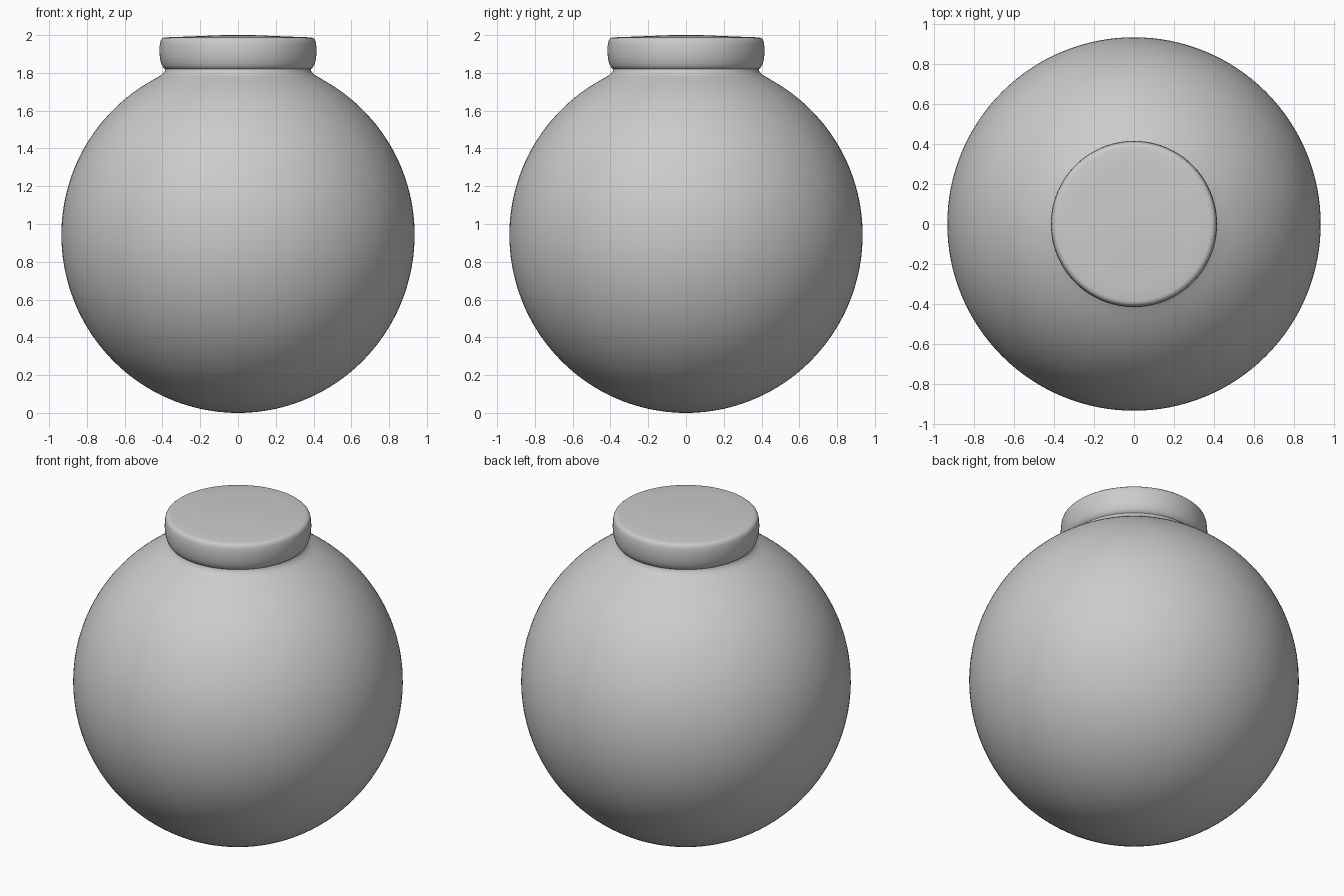
import bpy, bmesh, math

if "Cube" in bpy.data.objects:
    bpy.data.objects.remove(bpy.data.objects["Cube"])

SEGMENTS = 128


def lathe(name, profile):
    """Spin an (r, z) profile around z."""
    bm = bmesh.new()
    verts = [bm.verts.new((r, 0, z)) for r, z in profile]
    edges = [bm.edges.new(pair) for pair in zip(verts, verts[1:])]
    bmesh.ops.spin(bm, geom=verts + edges, cent=(0, 0, 0), axis=(0, 0, 1),
                   angle=2 * math.pi, steps=SEGMENTS)
    bmesh.ops.remove_doubles(bm, verts=bm.verts, dist=0.0002)
    bmesh.ops.recalc_face_normals(bm, faces=bm.faces)
    mesh = bpy.data.meshes.new(name)
    bm.to_mesh(mesh)
    bm.free()
    obj = bpy.data.objects.new(name, mesh)
    bpy.context.collection.objects.link(obj)
    bpy.ops.object.select_all(action='DESELECT')
    obj.select_set(True)
    bpy.context.view_layer.objects.active = obj
    bpy.ops.object.shade_smooth_by_angle(angle=math.radians(35))
    return obj


# Round body: sphere arc from the bottom pole up to the shoulder, then the neck
RADIUS, CENTRE = 0.935, 0.943
STEPS = 72
end = math.pi - math.asin(0.475 / RADIUS)
body = []
for i in range(STEPS + 1):
    a = end * i / STEPS
    height = CENTRE if a < math.pi / 2 else RADIUS
    body.append((RADIUS * math.sin(a), CENTRE - height * math.cos(a)))
neck = [(0.437, 1.771), (0.412, 1.785), (0.397, 1.797), (0.388, 1.809), (0.385, 1.82)]
lathe("body", body + neck)

# Lid: rounded rim starting at the neck seam, with a very shallow domed top
lid = [(0.385, 1.82), (0.394, 1.826), (0.402, 1.838), (0.409, 1.858),
       (0.414, 1.885), (0.416, 1.915), (0.415, 1.94), (0.412, 1.962),
       (0.407, 1.977), (0.398, 1.985), (0.385, 1.988), (0.3, 1.991),
       (0.2, 1.995), (0.108, 1.999), (0.05, 2.0), (0, 2.0)]
lathe("lid", lid)
